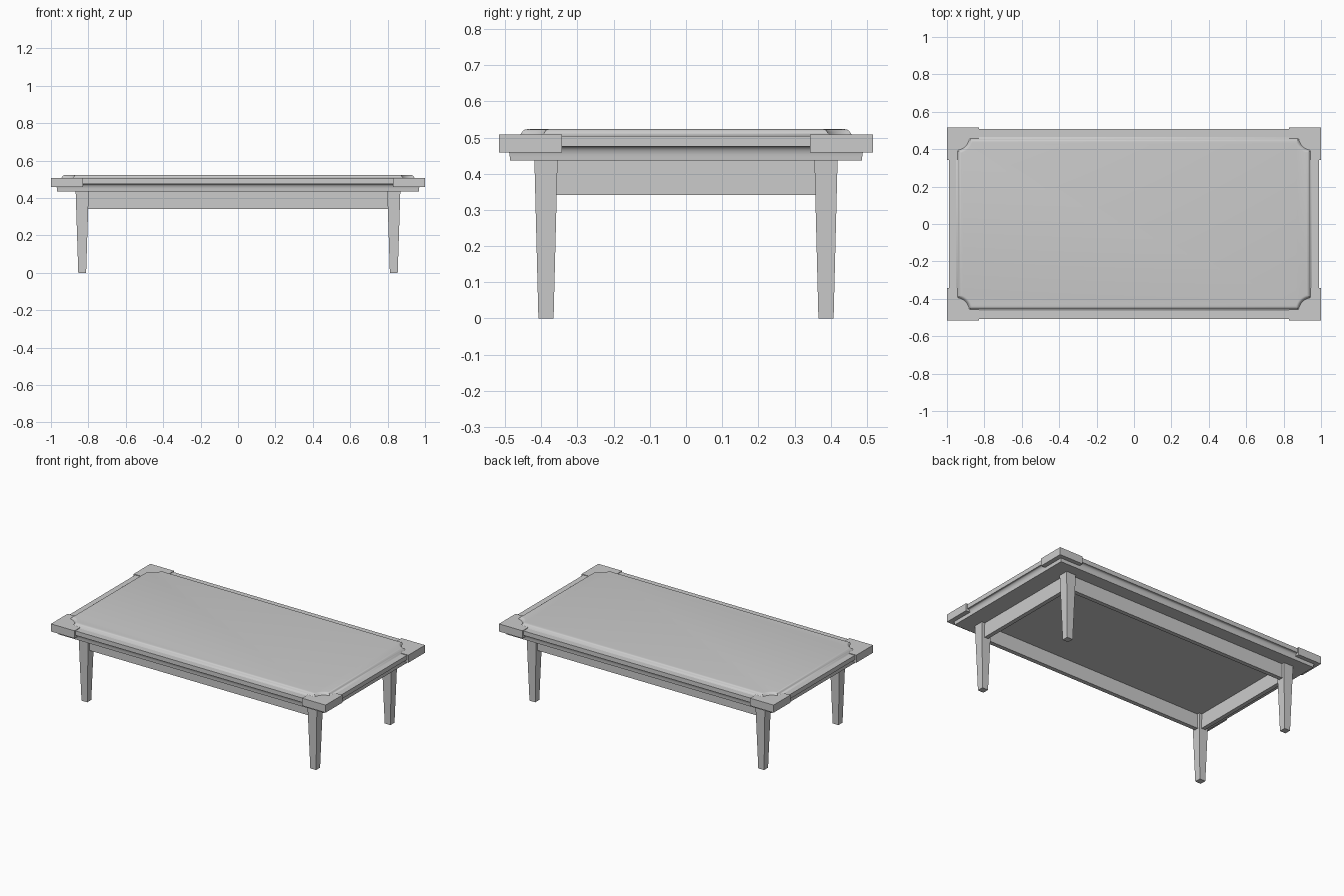
import bpy, bmesh
from math import sin, cos, asin, pi

if "Cube" in bpy.data.objects:
    bpy.data.objects.remove(bpy.data.objects["Cube"])


def make_object(name, bm):
    bmesh.ops.recalc_face_normals(bm, faces=bm.faces)
    mesh = bpy.data.meshes.new(name)
    bm.to_mesh(mesh)
    bm.free()
    ob = bpy.data.objects.new(name, mesh)
    bpy.context.collection.objects.link(ob)
    return ob


def loft(name, rings):
    """Skin equal-length closed rings and cap both ends."""
    bm = bmesh.new()
    rows = [[bm.verts.new(p) for p in ring] for ring in rings]
    n = len(rows[0])
    for a, b in zip(rows, rows[1:]):
        for i in range(n):
            j = (i + 1) % n
            bm.faces.new((a[i], a[j], b[j], b[i]))
    bm.faces.new(rows[0][::-1])
    bm.faces.new(rows[-1])
    return make_object(name, bm)


def rect(cx, cy, hx, hy, z):
    return [(cx - hx, cy - hy, z), (cx + hx, cy - hy, z),
            (cx + hx, cy + hy, z), (cx - hx, cy + hy, z)]


def box(name, x0, x1, y0, y1, z0, z1):
    cx, cy, hx, hy = (x0 + x1) / 2, (y0 + y1) / 2, (x1 - x0) / 2, (y1 - y0) / 2
    return loft(name, [rect(cx, cy, hx, hy, z) for z in (z0, z1)])


def smooth(ob, angle=0.6):
    bpy.ops.object.select_all(action='DESELECT')
    ob.select_set(True)
    bpy.context.view_layer.objects.active = ob
    bpy.ops.object.shade_smooth_by_angle(angle=angle)


# Table frame: straight rim above a cove moulding
cove = [(0.022, 0.436)]
for k in range(7):
    t = k / 6 * pi / 2
    cove.append((0.005 + 0.016 * cos(t), 0.445 + 0.030 * sin(t)))
    # swing the quarter curve so it hollows inward
    cove[-1] = (0.021 - 0.016 * (1 - cos(t)), 0.445 + 0.030 * sin(t))
profile = cove + [(0.0, 0.475), (0.0, 0.504)]
smooth(loft("table_frame", [rect(0, 0, 0.989 - d, 0.508 - d, z) for d, z in profile]))


# Raised top panel with scooped corners and a rounded edge
def panel_ring(d, z, X=0.952, Y=0.466, r=0.064, steps=8):
    R = r + d
    a0 = asin(d / R)
    quarter = []
    for k in range(steps + 1):
        a = a0 + (pi / 2 - 2 * a0) * k / steps
        quarter.append((X - R * sin(a), Y - R * cos(a)))
    quarter.reverse()
    ring = []
    for sx, sy in ((1, 1), (-1, 1), (-1, -1), (1, -1)):
        pts = [(sx * x, sy * y, z) for x, y in quarter]
        # keep a continuous counter-clockwise path round the panel
        pts.sort(key=lambda p: p[0] * sy, reverse=True)
        ring += pts
    return ring


edge = [(0.0, 0.500), (0.0, 0.504), (0.008, 0.508), (0.012, 0.514),
        (0.016, 0.519), (0.021, 0.522), (0.027, 0.523)]
smooth(loft("top_panel", [panel_ring(d, z) for d, z in edge]))

# Corner blocks and tapered legs
for sx, xn in ((-1, "left"), (1, "right")):
    for sy, yn in ((-1, "front"), (1, "back")):
        xs = sorted((sx * 0.828, sx * 1.0))
        ys = sorted((sy * 0.343, sy * 0.517))
        box(f"{yn}_{xn}_corner_block", *xs, *ys, 0.458, 0.508)
        cx, cy = sx * 0.833, sy * 0.387
        loft(f"{yn}_{xn}_leg", [rect(cx, cy, 0.021, 0.021, 0),
                                rect(cx, cy, 0.035, 0.032, 0.437)])

# Apron rails between the legs
for s, yn, xn in ((-1, "front", "left"), (1, "back", "right")):
    ys = sorted((s * 0.372, s * 0.400))
    xs = sorted((s * 0.818, s * 0.846))
    box(f"{yn}_apron", -0.815, 0.815, *ys, 0.341, 0.437)
    box(f"{xn}_apron", *xs, -0.37, 0.37, 0.341, 0.437)
